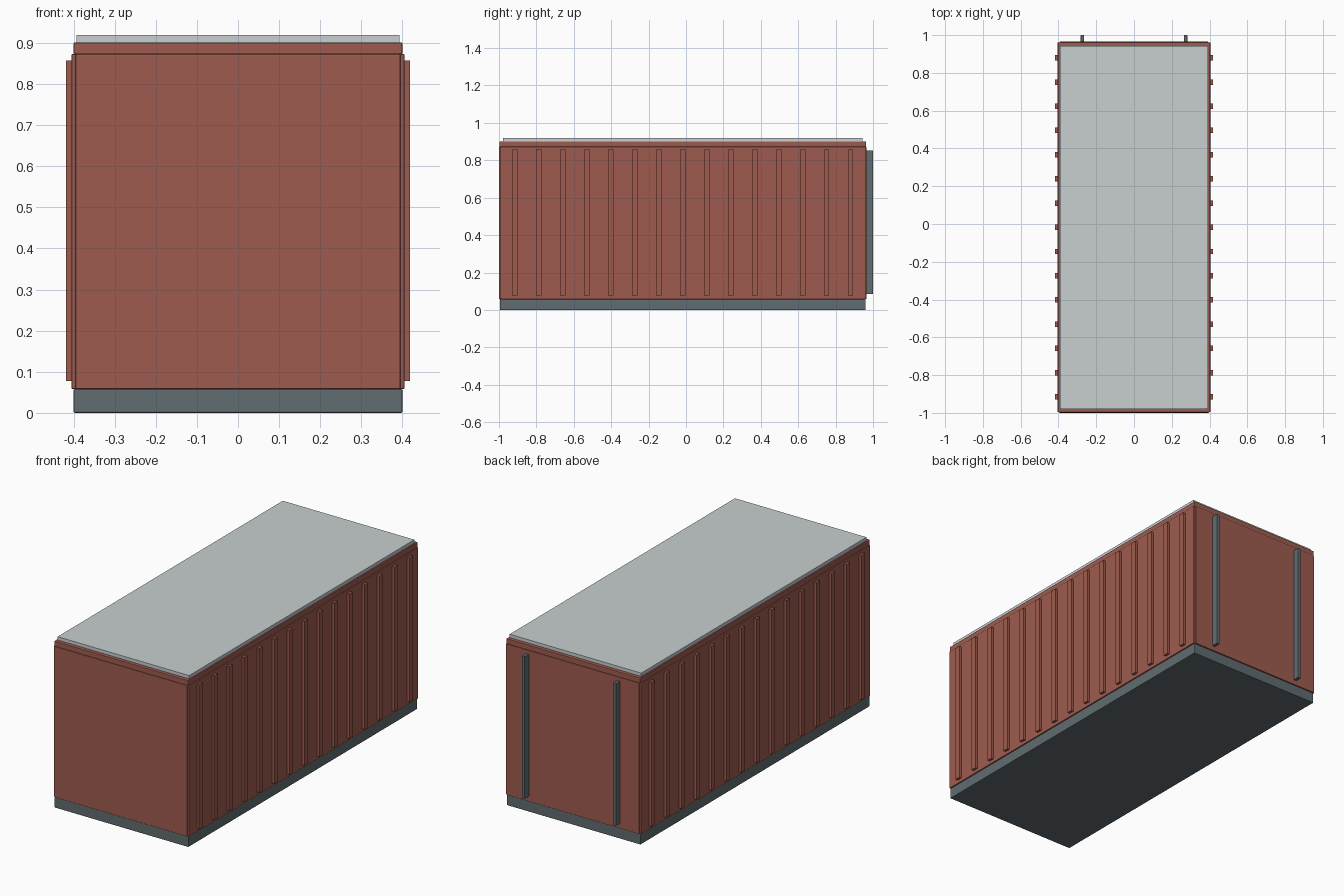
import bpy

if "Cube" in bpy.data.objects:
    bpy.data.objects.remove(bpy.data.objects["Cube"])

Y0 = -0.0175  # body centre along y; the rear bars fill the remaining length


def material(name, rgb):
    m = bpy.data.materials.new(name)
    m.diffuse_color = (*rgb, 1)
    m.use_nodes = True
    m.node_tree.nodes["Principled BSDF"].inputs["Base Color"].default_value = m.diffuse_color
    return m


RED = material("painted_red", (0.34, 0.105, 0.078))
STEEL = material("dark_steel", (0.12, 0.15, 0.16))
PALE = material("pale_grey", (0.58, 0.62, 0.63))


def box(name, x, y, z, mat, bevel=0.0):
    """Box from (min, max) ranges with an optional small chamfer."""
    bpy.ops.mesh.primitive_cube_add(
        size=1, location=[(a + b) / 2 for a, b in (x, y, z)])
    ob = bpy.context.object
    ob.name = name
    ob.scale = [b - a for a, b in (x, y, z)]
    bpy.ops.object.transform_apply(location=False, rotation=False, scale=True)
    ob.data.materials.append(mat)
    if bevel:
        mod = ob.modifiers.new("edge", "BEVEL")
        mod.width = bevel
        mod.segments = 2
    return ob


def span(c, half):
    return (c - half, c + half)


# Floor base and roof sheet
box("floor_base", (-0.4, 0.4), span(Y0, 0.9775), (0, 0.058), STEEL, 0.003)
box("roof", (-0.393, 0.393), span(Y0, 0.961), (0.898, 0.919), PALE)

# End walls and end top rails
for end, s in (("front", -1), ("rear", 1)):
    box(end + "_wall", (-0.395, 0.395), span(Y0 + s * 0.9725, 0.01),
        (0.058, 0.873), RED, 0.003)
    box(end + "_top_rail", (-0.4, 0.4), span(Y0 + s * 0.9675, 0.012),
        (0.872, 0.901), RED, 0.003)

for side, s in (("left", -1), ("right", 1)):
    # Side walls and side top rails
    box(side + "_wall", span(s * 0.399, 0.006), span(Y0, 0.978),
        (0.058, 0.873), RED, 0.003)
    box(side + "_top_rail", span(s * 0.388, 0.012), span(Y0, 0.9795),
        (0.872, 0.901), RED, 0.003)

    # Vertical ribs along the side
    rib = box(side + "_ribs", span(s * 0.41, 0.0085),
              span(Y0 - 0.897, 0.0145), (0.077, 0.857), RED)
    arr = rib.modifiers.new("repeat", "ARRAY")
    arr.count = 15
    arr.use_relative_offset = False
    arr.use_constant_offset = True
    arr.constant_offset_displace = (0, 1.794 / 14, 0)

    # Door locking bar on the rear
    box(side + "_door_bar", span(s * 0.273, 0.009), (0.96, 1.0),
        (0.085, 0.853), STEEL, 0.0015)
